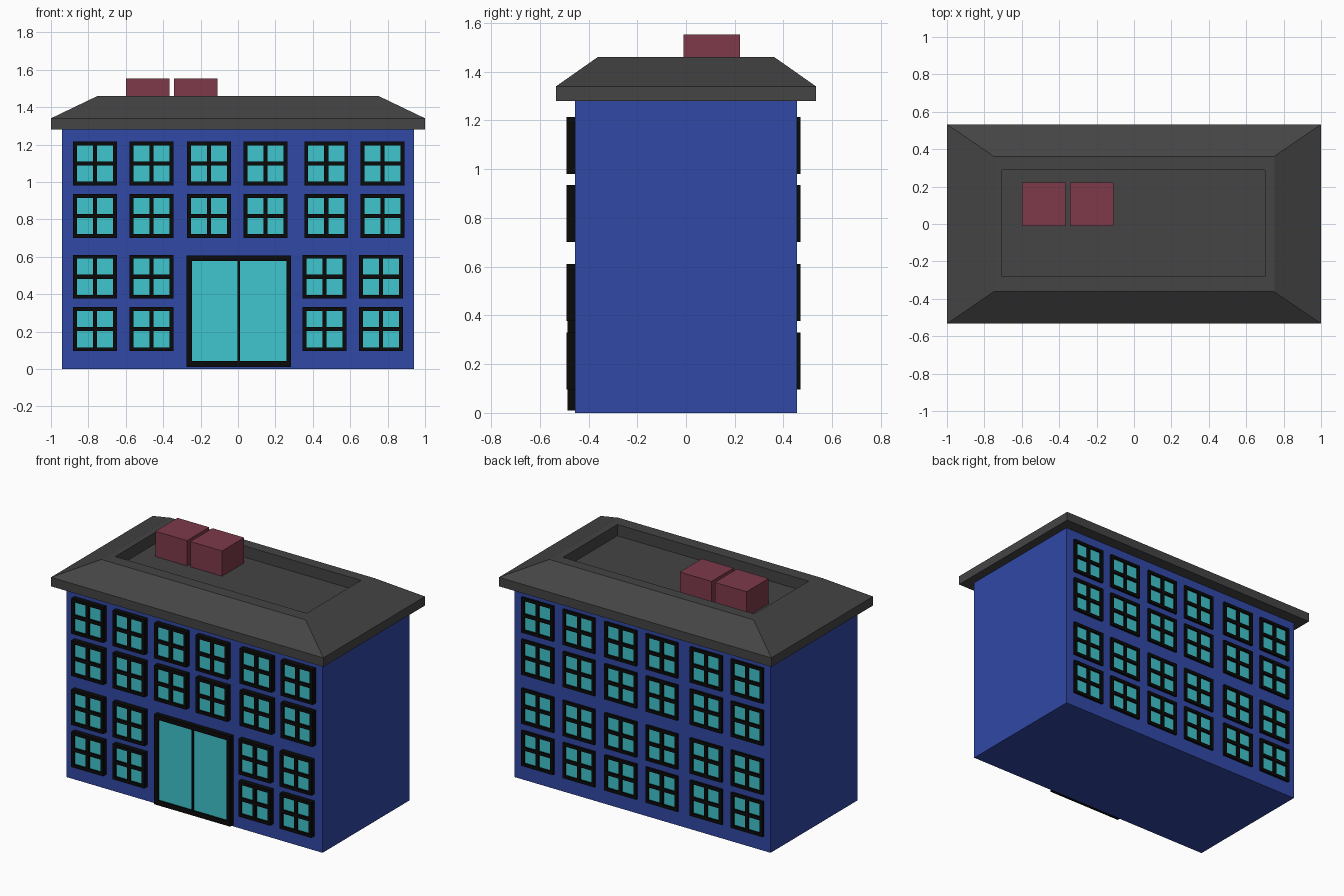
import bpy, bmesh

if "Cube" in bpy.data.objects:
    bpy.data.objects.remove(bpy.data.objects["Cube"])


def material(name, rgb):
    m = bpy.data.materials.new(name)
    m.diffuse_color = (*rgb, 1)
    m.use_nodes = True
    m.node_tree.nodes["Principled BSDF"].inputs["Base Color"].default_value = m.diffuse_color
    return m


BLUE = material("blue_wall", (0.03, 0.065, 0.38))
CYAN = material("cyan_glass", (0.05, 0.56, 0.61))
BLACK = material("black_frame", (0.003, 0.003, 0.003))
GREY = material("dark_roof", (0.058, 0.058, 0.058))
RED = material("dark_red", (0.21, 0.042, 0.068))


def finish(bm, name, mat):
    bmesh.ops.recalc_face_normals(bm, faces=bm.faces)
    me = bpy.data.meshes.new(name)
    bm.to_mesh(me)
    bm.free()
    me.materials.append(mat)
    ob = bpy.data.objects.new(name, me)
    bpy.context.collection.objects.link(ob)
    return ob


def loft(name, rings, mat):
    """Stack of rectangles (x0, x1, y0, y1, z), skinned and capped."""
    bm = bmesh.new()
    loops = [[bm.verts.new((x, y, z)) for x, y in ((x0, y0), (x1, y0), (x1, y1), (x0, y1))]
             for x0, x1, y0, y1, z in rings]
    for a, b in zip(loops, loops[1:]):
        for i in range(4):
            j = (i + 1) % 4
            bm.faces.new((a[i], a[j], b[j], b[i]))
    bm.faces.new(loops[0][::-1])
    bm.faces.new(loops[-1])
    return finish(bm, name, mat)


def add_lattice(frames, glass, xs, zs, y_wall, y_front, y_glass):
    """Solid frame on a grid; cells with odd column and row become panes."""
    grid = [[frames.verts.new((x, y_front, z)) for z in zs] for x in xs]
    faces = []
    for i in range(len(xs) - 1):
        for j in range(len(zs) - 1):
            if i % 2 and j % 2:
                glass.faces.new([glass.verts.new((xs[a], y_glass, zs[b])) for a, b in
                                 ((i, j), (i + 1, j), (i + 1, j + 1), (i, j + 1))])
            else:
                faces.append(frames.faces.new((grid[i][j], grid[i + 1][j],
                                               grid[i + 1][j + 1], grid[i][j + 1])))
    ext = bmesh.ops.extrude_face_region(frames, geom=faces, use_keep_orig=True)
    for v in ext["geom"]:
        if isinstance(v, bmesh.types.BMVert):
            v.co.y = y_wall


def finish_glass(bm, name, sign):
    ob = finish(bm, name, CYAN)
    for p in ob.data.polygons:
        if p.normal.y * sign < 0:
            p.flip()


def windows(name, centres, sign, wall, front, glass_y):
    frames, glass = bmesh.new(), bmesh.new()
    cuts = (-0.117, -0.097, -0.011, 0.011, 0.097, 0.117)
    for cx, cz in centres:
        add_lattice(frames, glass, [cx + c for c in cuts], [cz + c for c in cuts],
                    sign * wall, sign * front, sign * glass_y)
    finish(frames, name + "_window_frames", BLACK)
    finish_glass(glass, name + "_window_glass", sign)


# Main block
loft("walls", [(-0.94, 0.94, -0.455, 0.455, z) for z in (0, 1.28)], BLUE)

# Hipped roof with a sunken flat deck
loft("roof", [(-1, 1, -0.533, 0.533, 1.28), (-1, 1, -0.533, 0.533, 1.34),
              (-0.75, 0.75, -0.362, 0.362, 1.46), (-0.705, 0.70, -0.28, 0.29, 1.46),
              (-0.705, 0.70, -0.28, 0.29, 1.385)], GREY)

# Two rooftop boxes
for i, x in enumerate((-0.60, -0.343)):
    loft(f"roof_box_{i + 1}", [(x, x + 0.233, -0.01, 0.222, z) for z in (1.385, 1.553)], RED)

# Windows: the lower front rows leave space for the door
cols = (-0.765, -0.462, -0.155, 0.147, 0.472, 0.773)
low_cols = (-0.765, -0.462, 0.462, 0.765)
upper, lower = (1.098, 0.818), (0.493, 0.213)
windows("front", [(x, z) for z in upper for x in cols] + [(x, z) for z in lower for x in low_cols],
        -1, 0.455, 0.49, 0.477)
windows("back", [(-x, z) for z in upper + lower for x in cols], 1, 0.45, 0.47, 0.458)

# Double entrance door
frame, glass = bmesh.new(), bmesh.new()
add_lattice(frame, glass, (-0.275, -0.247, -0.002, 0.012, 0.258, 0.284),
            (0.01, 0.042, 0.577, 0.607), -0.455, -0.487, -0.477)
finish(frame, "door_frame", BLACK)
finish_glass(glass, "door_glass", -1)
